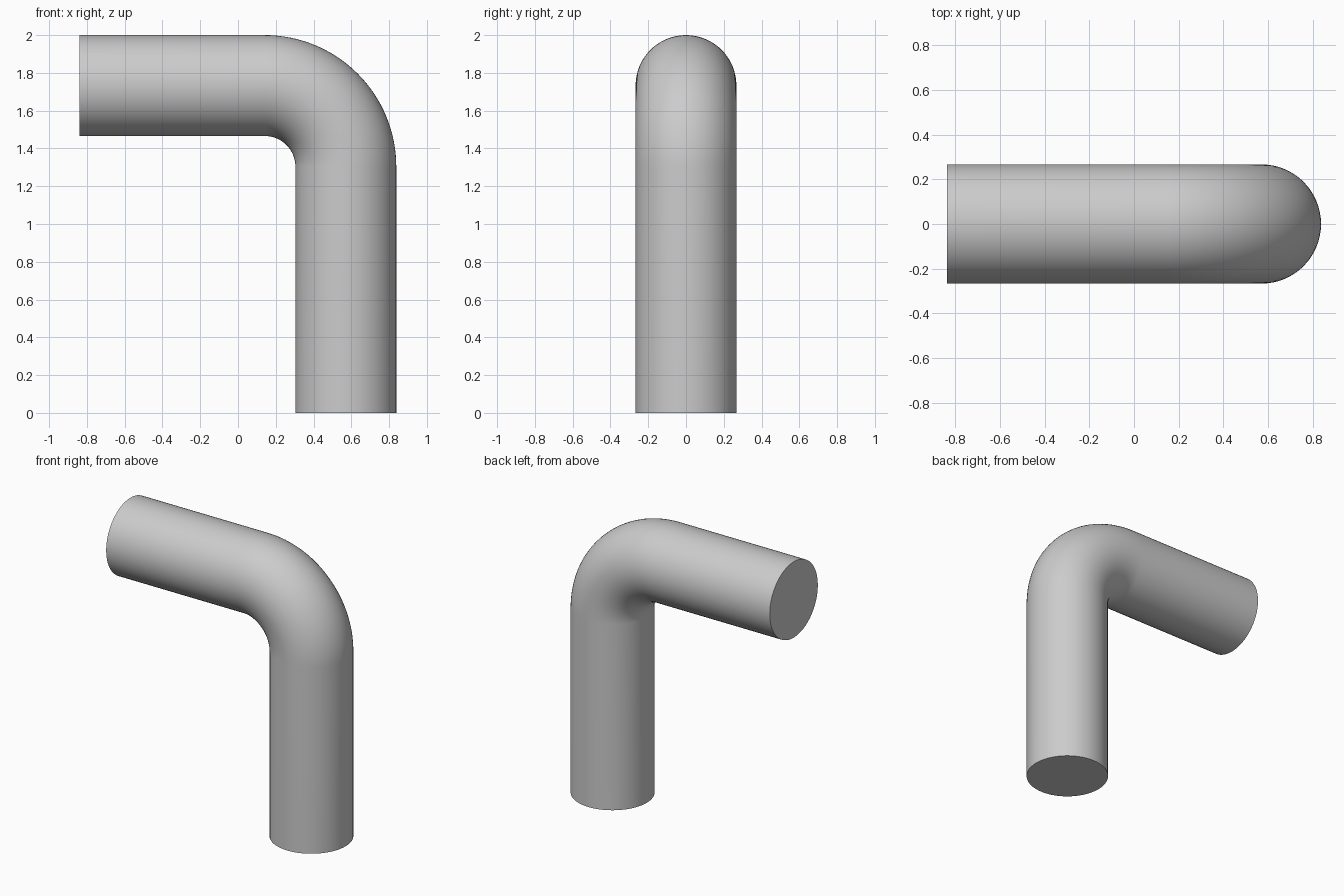
import bpy, bmesh
from math import sin, cos, pi, radians

if "Cube" in bpy.data.objects:
    bpy.data.objects.remove(bpy.data.objects["Cube"])

R = 0.267            # pipe radius
BEND = 0.43          # centreline bend radius
HALF = 0.838         # half of the width in x
CX, CZ = HALF - R - BEND, 2 - R - BEND   # bend centre
SIDES, STEPS = 64, 32

# Centreline stations: (x, z, angle of the cross-section plane)
path = [(CX + BEND, 0, 0)]
for i in range(STEPS + 1):
    a = pi / 2 * i / STEPS
    path.append((CX + BEND * cos(a), CZ + BEND * sin(a), a))
path.append((-HALF, 2 - R, pi / 2))

# Sweep a circle along the centreline
bm = bmesh.new()
rings = []
for x, z, a in path:
    ring = []
    for j in range(SIDES):
        t = 2 * pi * j / SIDES
        r = R * cos(t)
        ring.append(bm.verts.new((x + r * cos(a), R * sin(t), z + r * sin(a))))
    rings.append(ring)
for lo, hi in zip(rings, rings[1:]):
    for j in range(SIDES):
        k = (j + 1) % SIDES
        bm.faces.new((lo[j], lo[k], hi[k], hi[j]))

# Flat end caps
bm.faces.new(rings[0][::-1])
bm.faces.new(rings[-1])
bmesh.ops.recalc_face_normals(bm, faces=bm.faces)

mesh = bpy.data.meshes.new("elbow_pipe")
bm.to_mesh(mesh)
bm.free()
pipe = bpy.data.objects.new("elbow_pipe", mesh)
bpy.context.collection.objects.link(pipe)
bpy.context.view_layer.objects.active = pipe
pipe.select_set(True)
bpy.ops.object.shade_smooth_by_angle(angle=radians(30))
